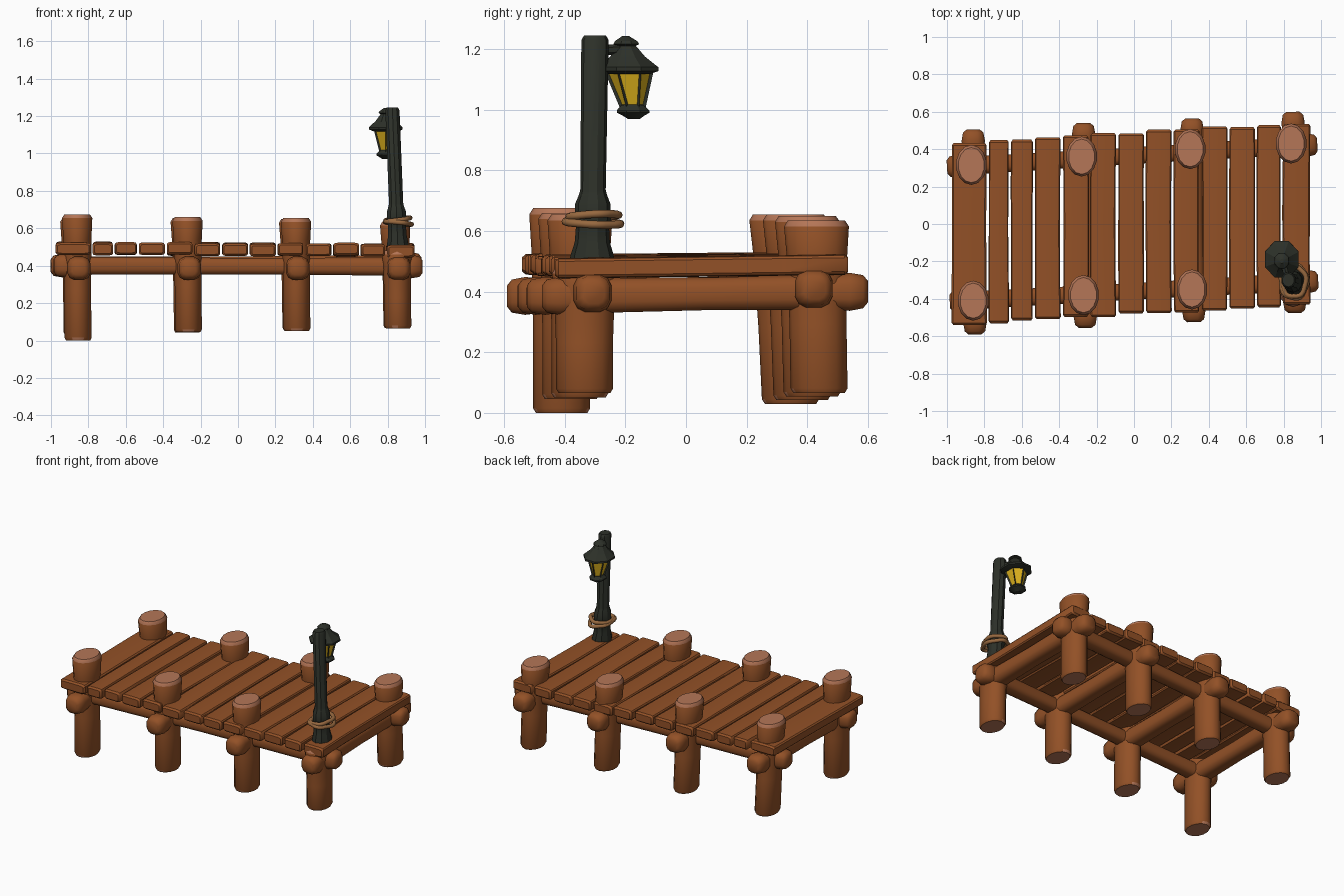
import bpy, bmesh, math, random
from mathutils import Vector

random.seed(4)
if "Cube" in bpy.data.objects:
    bpy.data.objects.remove(bpy.data.objects["Cube"])


def material(name, rgb):
    m = bpy.data.materials.new(name)
    m.use_nodes = True
    m.diffuse_color = (*rgb, 1)
    bsdf = m.node_tree.nodes["Principled BSDF"]
    bsdf.inputs["Base Color"].default_value = (*rgb, 1)
    bsdf.inputs["Roughness"].default_value = 0.9
    return m


WOOD = material("brown wood", (0.29, 0.082, 0.02))
CUT = material("pale cut wood", (0.46, 0.18, 0.095))
IRON = material("dark iron", (0.026, 0.03, 0.022))
ROPE = material("tan rope", (0.31, 0.14, 0.05))
GLASS = material("yellow glass", (0.72, 0.44, 0.012))


def finish(name, bm, mats, angle=40):
    bmesh.ops.recalc_face_normals(bm, faces=bm.faces)
    mesh = bpy.data.meshes.new(name)
    bm.to_mesh(mesh)
    bm.free()
    for m in mats:
        mesh.materials.append(m)
    ob = bpy.data.objects.new(name, mesh)
    bpy.context.collection.objects.link(ob)
    bpy.ops.object.select_all(action='DESELECT')
    ob.select_set(True)
    bpy.context.view_layer.objects.active = ob
    bpy.ops.object.shade_smooth_by_angle(angle=math.radians(angle))
    return ob


def loft(stations, sides=12, square=1.0):
    """Closed skin over rings (centre, radius_u, radius_v); square < 1 boxes the section."""
    bm = bmesh.new()
    axis = (stations[-1][0] - stations[0][0]).normalized()
    if abs(axis.z) > 0.8:
        u, v = Vector((1, 0, 0)), Vector((0, 1, 0))
    else:
        v = Vector((0, 0, 1))
        u = axis.cross(v).normalized()
    rings = []
    for centre, ru, rv in stations:
        ring = []
        for i in range(sides):
            a = math.tau * (i + 0.5) / sides
            c, s = math.cos(a), math.sin(a)
            c = math.copysign(abs(c) ** square, c)
            s = math.copysign(abs(s) ** square, s)
            ring.append(bm.verts.new(centre + u * c * ru + v * s * rv))
        rings.append(ring)
    for a, b in zip(rings, rings[1:]):
        for i in range(sides):
            j = (i + 1) % sides
            bm.faces.new((a[i], a[j], b[j], b[i]))
    bm.faces.new(rings[0])
    bm.faces.new(rings[-1])
    bmesh.ops.recalc_face_normals(bm, faces=bm.faces)
    return bm


# Posts, with pale sawn ends
def post(name, bottom, top):
    b, t = Vector(bottom), Vector(top)
    h = t.z - b.z
    profile = [(0, 0.066, 0.085), (0.015 / h, 0.074, 0.094), (0.4, 0.073, 0.094),
               (0.8, 0.077, 0.1), (1 - 0.02 / h, 0.083, 0.107), (1, 0.07, 0.094)]
    bm = loft([(b.lerp(t, f), rx, ry) for f, rx, ry in profile], 14)
    for f in bm.faces:
        f.material_index = int(abs(f.normal.z) > 0.5)
    finish(name, bm, [WOOD, CUT])


xs = [-0.86, -0.27, 0.31, 0.85]
front_y = [-0.41, -0.38, -0.35, -0.335]
back_y = [0.315, 0.36, 0.4, 0.43]
for i, x in enumerate(xs):
    base = (0, 0.045, 0.05, 0.065)[i]
    front_top = (0.675, 0.66, 0.655, 0.48)[i]
    back_top = (0.655, 0.655, 0.65, 0.635)[i]
    post(f"front_post_{i + 1}", (x + 0.005, front_y[i], base), (x, front_y[i], front_top))
    post(f"back_post_{i + 1}", (x, back_y[i] + 0.03 - 0.007 * i, 0.03 + 0.012 * i),
         (x - 0.01, back_y[i], back_top))


# Beams, slimmer in the middle with rounded knob ends
def beam(name, start, end, thin):
    a, b = Vector(start), Vector(end)
    d = (b - a).normalized()
    length = (b - a).length
    half = [(0, 0.036), (0.016, 0.056), (0.06, 0.064), (0.11, 0.058), (0.2, thin + 0.004)]
    stations = [(a + d * s, r, r) for s, r in half]
    stations.append(((a + b) / 2, thin, thin))
    stations += [(a + d * (length - s), r, r) for s, r in reversed(half)]
    finish(name, loft(stations, 12, 0.7), [WOOD], 50)


beam("front_long_beam", (-0.985, -0.415, 0.4), (0.985, -0.305, 0.395), 0.045)
beam("back_long_beam", (-1.0, 0.305, 0.4), (0.98, 0.425, 0.41), 0.045)
cross_front = [-0.59, -0.555, -0.525, -0.475]
cross_back = [0.505, 0.54, 0.565, 0.6]
for i, x in enumerate(xs):
    beam(f"cross_beam_{i + 1}", (x + 0.01, cross_front[i], 0.385),
         (x, cross_back[i], 0.4), 0.055)

# Deck planks: slightly warped boards, their ends following a slanted edge
COUNT = 13
edges = [-0.98 + 1.93 * i / COUNT for i in range(COUNT + 1)]
edges[1] += 0.05
edges[2] += 0.02
edges[-2] -= 0.01
for i in range(COUNT):
    left, right = edges[i] + 0.004, edges[i + 1] - 0.004
    mid = (left + right) / 2
    slant = 0.058 * (mid + 0.95)
    y0 = -0.54 + slant + random.uniform(-0.008, 0.008)
    y1 = 0.435 + slant + random.uniform(-0.008, 0.008)
    top = 0.528 - 0.006 * (mid + 1)
    stations = []
    sway = random.uniform(-0.005, 0.005)
    lift = random.uniform(-0.005, 0.005)
    for k, f in enumerate([0, 0.012, 0.25, 0.5, 0.75, 0.988, 1]):
        end = k in (0, 6)
        w = (right - left) / 2 - (0.01 if end else random.uniform(0, 0.003))
        h = 0.024 if end else 0.034
        z = top - 0.034 + lift * math.cos(f * math.pi) + 0.012 * (f - 0.5) * (mid > 0.7)
        x = mid + sway * math.sin(f * math.pi)
        stations.append((Vector((x, y0 + (y1 - y0) * f, z)), w, h))
    finish(f"plank_{i + 1}", loft(stations, 12, 0.3), [WOOD], 35)

# Lamp pole with a stepped foot, leaning a little
foot, tip = Vector((0.855, -0.31, 0.495)), Vector((0.825, -0.3, 1.245))
pole = [(0, 0.06, 0.072), (0.03, 0.06, 0.072), (0.09, 0.052, 0.058), (0.17, 0.05, 0.054),
        (0.19, 0.055, 0.06), (0.26, 0.053, 0.058), (0.3, 0.043, 0.046), (0.32, 0.04, 0.042),
        (0.98, 0.04, 0.045), (1, 0.032, 0.036)]
finish("lamp_pole", loft([(foot.lerp(tip, f), a, b) for f, a, b in pole], 10), [IRON], 30)

# Rope coils: two loose loops around the foot
for n, (z, r, tilt) in enumerate([(0.648, 0.073, 0.12), (0.628, 0.08, -0.1)]):
    curve = bpy.data.curves.new(f"rope_loop_{n + 1}", 'CURVE')
    curve.dimensions = '3D'
    curve.bevel_depth = 0.013
    curve.bevel_resolution = 2
    spline = curve.splines.new('POLY')
    spline.points.add(27)
    spline.use_cyclic_u = True
    for k, p in enumerate(spline.points):
        a = math.tau * k / 28
        wave = 1 + 0.05 * math.sin(a * 5 + n)
        p.co = (0.855 + r * 0.88 * wave * math.cos(a), -0.308 + r * 1.12 * wave * math.sin(a),
                z + tilt * r * math.sin(a + 1), 1)
    curve.materials.append(ROPE)
    rope = bpy.data.objects.new(f"rope_loop_{n + 1}", curve)
    bpy.context.collection.objects.link(rope)


# Lantern hung from a short arm
def lantern_part(name, rings, sides=8):
    bm = loft([(Vector((0.79, -0.185 - 0.1 * (z - 1.1), z)), r * 0.92, r) for z, r in rings], sides)
    return bm, name


arm = loft([(Vector((0.825, -0.3, 1.195)), 0.018, 0.018),
            (Vector((0.79, -0.19, 1.2)), 0.016, 0.016)], 6)
finish("lantern_arm", arm, [IRON], 30)
for bm, name in [
    lantern_part("lantern_roof", [(1.118, 0.075), (1.128, 0.106), (1.14, 0.106),
                                  (1.175, 0.062), (1.2, 0.042), (1.212, 0.03)]),
    lantern_part("lantern_finial", [(1.195, 0.026), (1.208, 0.026), (1.216, 0.046),
                                    (1.226, 0.04), (1.243, 0.012)]),
    lantern_part("lantern_base", [(0.97, 0.022), (0.98, 0.038), (0.99, 0.058),
                                  (0.998, 0.058), (1.016, 0.038)]),
]:
    finish(name, bm, [IRON], 25)

# Lantern body: tapered frame with inset glass panes
bm, name = lantern_part("lantern_body", [(1.008, 0.043), (1.125, 0.08)], 6)
panes = [f for f in bm.faces if abs(f.normal.z) < 0.7]
bmesh.ops.inset_individual(bm, faces=panes, thickness=0.01, depth=-0.008)
for f in panes:
    f.material_index = 1
finish(name, bm, [IRON, GLASS], 20)
